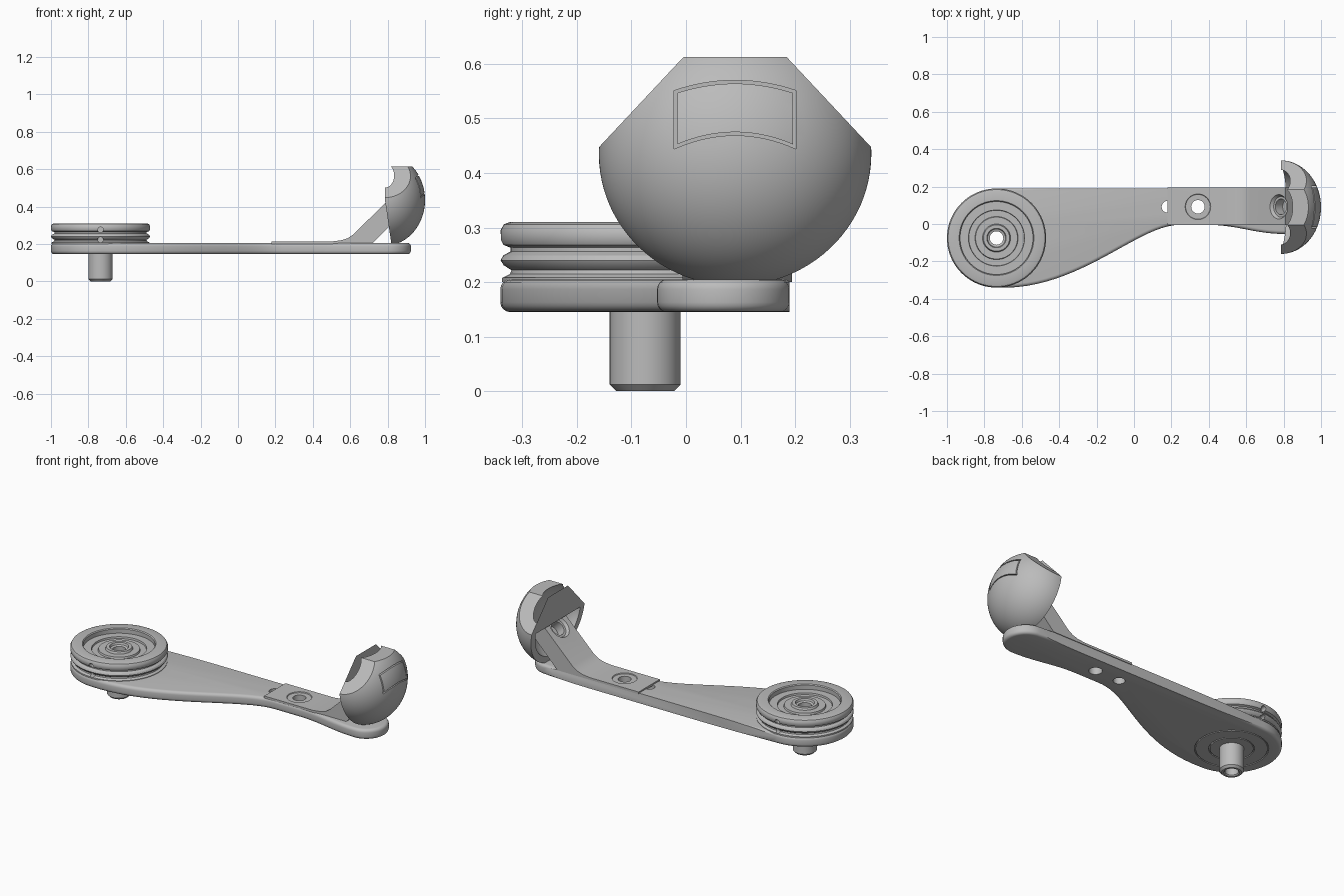
import bpy, bmesh, math
from mathutils import Vector, Matrix
from mathutils.geometry import interpolate_bezier

if "Cube" in bpy.data.objects:
    bpy.data.objects.remove(bpy.data.objects["Cube"], do_unlink=True)

grey = bpy.data.materials.new("plain_grey")
grey.use_nodes = True
grey.diffuse_color = (0.5, 0.5, 0.5, 1)
grey.node_tree.nodes["Principled BSDF"].inputs["Base Color"].default_value = (0.5, 0.5, 0.5, 1)

PIVOT = Vector((-0.735, -0.075, 0))
MID_Y = 0.092


def finish(name, bm):
    bmesh.ops.recalc_face_normals(bm, faces=bm.faces)
    mesh = bpy.data.meshes.new(name)
    bm.to_mesh(mesh)
    bm.free()
    mesh.materials.append(grey)
    obj = bpy.data.objects.new(name, mesh)
    bpy.context.collection.objects.link(obj)
    return obj


def activate(obj):
    bpy.ops.object.select_all(action='DESELECT')
    obj.select_set(True)
    bpy.context.view_layer.objects.active = obj


def smooth(obj):
    activate(obj)
    bpy.ops.object.shade_smooth_by_angle(angle=math.radians(30))


def cut(obj, *cutters):
    """Subtract each cutter from obj and discard the cutter."""
    for cutter in cutters:
        cutter.hide_render = True
        activate(obj)
        mod = obj.modifiers.new("cut", 'BOOLEAN')
        mod.operation = 'DIFFERENCE'
        mod.solver = 'EXACT'
        mod.object = cutter
        bpy.ops.object.modifier_apply(modifier=mod.name)
        bpy.data.objects.remove(cutter, do_unlink=True)


def aim(point, normal):
    turn = Vector(normal).to_track_quat('Z', 'Y').to_matrix().to_4x4()
    return Matrix.Translation(point) @ turn


def lathe(name, profile, centre, steps=72):
    """Revolve a closed (radius, height) outline about a vertical axis."""
    bm = bmesh.new()
    verts = [bm.verts.new((r, 0, z)) for r, z in profile]
    edges = [bm.edges.new((v, verts[i - 1])) for i, v in enumerate(verts)]
    bmesh.ops.spin(bm, geom=verts + edges, cent=(0, 0, 0), axis=(0, 0, 1),
                   angle=math.tau, steps=steps)
    bmesh.ops.remove_doubles(bm, verts=bm.verts, dist=1e-5)
    bmesh.ops.translate(bm, verts=bm.verts, vec=centre)
    return finish(name, bm)


def prism(bm, points, vec):
    """Extrude a closed polygon along vec."""
    face = bm.faces.new([bm.verts.new(p) for p in points])
    ext = bmesh.ops.extrude_face_region(bm, geom=[face])
    moved = [g for g in ext["geom"] if isinstance(g, bmesh.types.BMVert)]
    bmesh.ops.translate(bm, verts=moved, vec=vec)


def drill(point, normal, r1, r2, depth):
    """Cone or cylinder cutter centred on point."""
    bm = bmesh.new()
    bmesh.ops.create_cone(bm, cap_ends=True, segments=40, radius1=r1, radius2=r2,
                          depth=depth, matrix=aim(point, normal))
    return finish("drill", bm)


def half_space(point, normal):
    """Large box whose face passes through point, reaching along normal."""
    bm = bmesh.new()
    bmesh.ops.create_cube(bm, size=1.5, matrix=aim(point, normal) @ Matrix.Translation((0, 0, 0.75)))
    return finish("half_space", bm)


def ellipsoid(name, centre, radii):
    bm = bmesh.new()
    bmesh.ops.create_uvsphere(bm, u_segments=80, v_segments=48, radius=1,
                              matrix=Matrix.Translation(centre) @ Matrix.Diagonal((*radii, 1)))
    return finish(name, bm)


def arc(cx, cy, r, start, end, steps):
    angles = [math.radians(start + (end - start) * i / steps) for i in range(steps + 1)]
    return [Vector((cx + r * math.cos(a), cy + r * math.sin(a), 0)) for a in angles]


def bezier(*points):
    p0, h0, h1, p1 = [Vector((x, y, 0)) for x, y in points]
    return interpolate_bezier(p0, h0, h1, p1, 24)


# Arm: flat plate with a wide round end, a waist and a narrow round end
outline = arc(PIVOT.x, PIVOT.y, 0.265, 90, 270, 40)[:-1]
outline += bezier((-0.735, -0.34), (-0.3, -0.36), (0.02, -0.005), (0.24, -0.005))
outline += bezier((0.4, -0.005), (0.55, -0.005), (0.65, -0.053), (0.8, -0.053))[:-1]
outline += arc(0.803, 0.0685, 0.1215, -90, 90, 24)
bm = bmesh.new()
prism(bm, [p + Vector((0, 0, 0.145)) for p in outline], (0, 0, 0.06))
# Round every rim edge except the long straight back one
rim = [e for e in bm.edges if abs(e.verts[0].co.z - e.verts[1].co.z) < 1e-4 and e.calc_length() < 0.5]
bmesh.ops.bevel(bm, geom=rim, offset=0.018, segments=4, profile=0.5, affect='EDGES', clamp_overlap=True)
arm = finish("arm", bm)
cut(arm,
    drill((PIVOT.x, PIVOT.y, 0.175), (0, 0, 1), 0.06, 0.06, 0.2),
    drill((0.18, MID_Y, 0.175), (0, 0, 1), 0.032, 0.032, 0.2),
    drill((0.342, MID_Y, 0.175), (0, 0, 1), 0.036, 0.036, 0.2))
for r in (0.19, 0.115):
    cut(arm, lathe("ring_groove", [(r, 0.14), (r + 0.006, 0.14), (r + 0.006, 0.152), (r, 0.152)], PIVOT))
smooth(arm)

# Pulley: two grooved rims around a stepped, dished top with a small hub
pulley = lathe("pulley", [
    (0.036, 0.2), (0.262, 0.2), (0.262, 0.208), (0.248, 0.215), (0.246, 0.222),
    (0.26, 0.231), (0.265, 0.24), (0.26, 0.249), (0.247, 0.256), (0.247, 0.263),
    (0.26, 0.268), (0.265, 0.277), (0.265, 0.295), (0.259, 0.306), (0.248, 0.31),
    (0.2, 0.31), (0.195, 0.305), (0.195, 0.28), (0.15, 0.28), (0.148, 0.27),
    (0.115, 0.27), (0.112, 0.28), (0.075, 0.28), (0.07, 0.292), (0.052, 0.292),
    (0.048, 0.28), (0.036, 0.275)], PIVOT)
for side in (-1, 1):
    for z in (0.275, 0.222):
        cut(pulley, drill((PIVOT.x, PIVOT.y + side * 0.255, z), (0, 1, 0), 0.015, 0.015, 0.05))
smooth(pulley)

# Shaft: hollow pin below the pulley
shaft = lathe("shaft", [(0.036, 0.205), (0.036, 0.006), (0.042, 0), (0.053, 0),
                        (0.065, 0.012), (0.065, 0.205)], PIVOT)
smooth(shaft)

# Bracket: thin strap that thickens and bends up towards the cup
profile = [(0.178, 0.2), (0.178, 0.213), (0.5, 0.213), (0.55, 0.219), (0.585, 0.23),
           (0.615, 0.25), (0.81, 0.44), (0.88, 0.365), (0.72, 0.204), (0.715, 0.2)]
bm = bmesh.new()
prism(bm, [(x, -0.006, z) for x, z in profile], (0, 0.2, 0))
bracket = finish("bracket", bm)
slope = Vector((-1, 0, 1)).normalized()
seat = Vector((0.775, MID_Y, 0.405))
cut(bracket,
    drill((0.342, MID_Y, 0.2), (0, 0, 1), 0.036, 0.036, 0.1),
    drill((0.342, MID_Y, 0.216), (0, 0, 1), 0.066, 0.074, 0.016),
    drill(seat, slope, 0.042, 0.042, 0.14),
    drill(seat, slope, 0.055, 0.075, 0.03))
smooth(bracket)

# Cup: hollow half dome, trimmed flat on top and along both upper sides
centre = Vector((0.785, 0.09, 0.435))
cup = ellipsoid("cup", centre, (0.215, 0.25, 0.245))
cut(cup, ellipsoid("hollow", centre, (0.12, 0.21, 0.21)),
    half_space((0.785, 0.09, 0.44), (-1, 0, 0)),
    half_space((0.785, 0.09, 0.44), (-0.24, 0, -0.035)),
    half_space((0.8, 0.09, 0.613), (0, 0, 1)),
    half_space((0.8, 0.09, 0.2), (0, 0, -1)))
for side in (-1, 1):
    cut(cup, half_space((0.8, 0.09 + side * 0.25, 0.447), (0, side * 0.16, 0.15)))

# Panel outline: thin groove with arched top and bottom on the cup
def arch(half, base, rise, steps=16):
    return [(0.925, 0.09 + half * t, base + rise * (1 - t * t))
            for t in [-1 + 2 * i / steps for i in range(steps + 1)]]


depth = (0.2, 0, 0)
grooves = []
for base, rise in ((0.548, 0.019), (0.447, 0.025)):
    low, high = arch(0.112, base - 0.003, rise), arch(0.112, base + 0.003, rise)
    grooves.append(low + high[::-1])
for side in (-1, 1):
    y0, y1 = 0.09 + side * 0.106, 0.09 + side * 0.112
    grooves.append([(0.925, y0, 0.447), (0.925, y1, 0.447), (0.925, y1, 0.549), (0.925, y0, 0.549)])
for points in grooves:
    bm = bmesh.new()
    prism(bm, points, depth)
    cut(cup, finish("groove", bm))
smooth(cup)
